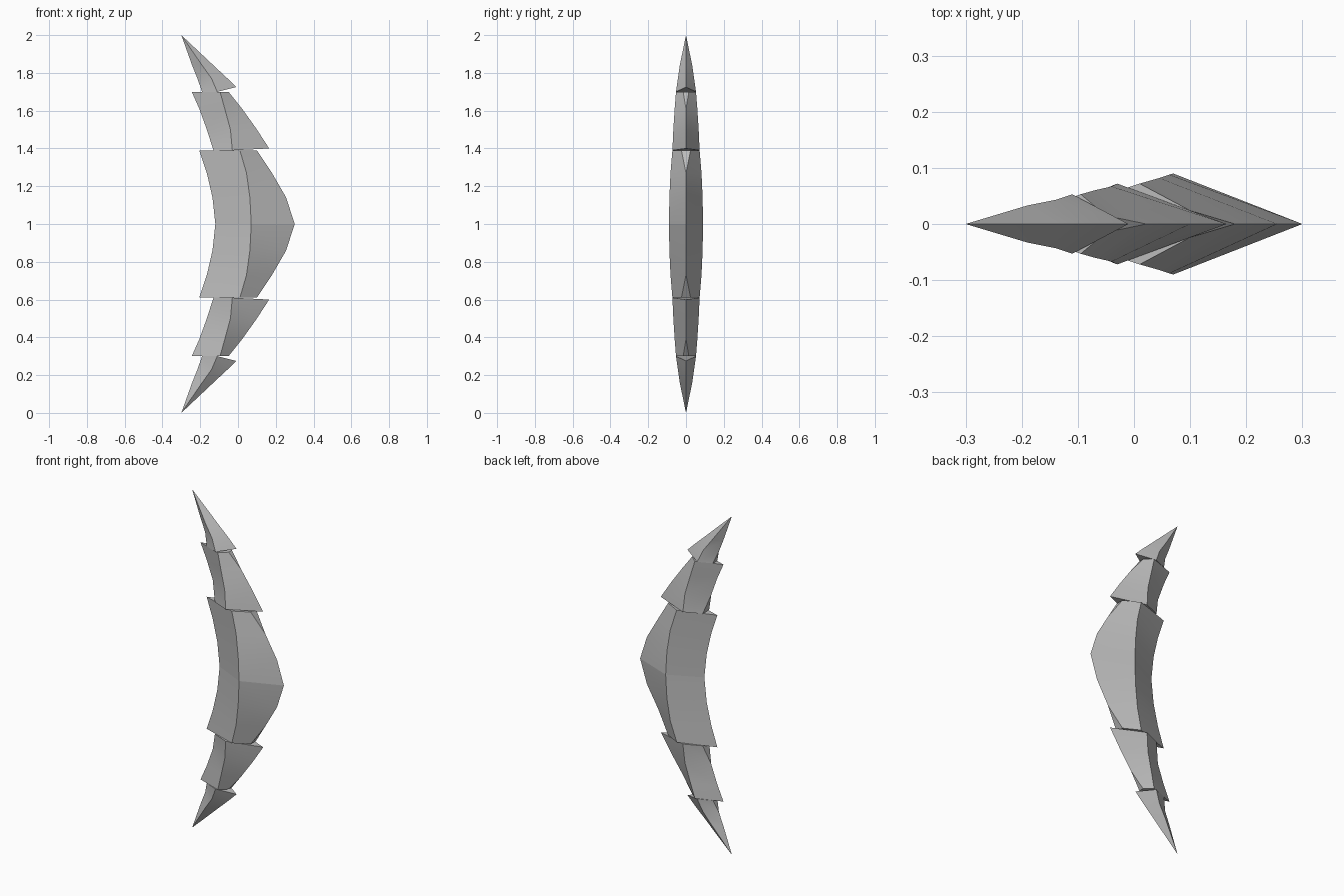
import bpy
import bmesh
import math

default_cube = bpy.data.objects.get("Cube")
if default_cube:
    bpy.data.objects.remove(default_cube, do_unlink=True)

# Single grey metal colour
metal = bpy.data.materials.new("plain grey metal")
metal.use_nodes = True
grey = (0.5, 0.5, 0.5, 1.0)
metal.diffuse_color = grey
metal.node_tree.nodes["Principled BSDF"].inputs["Base Color"].default_value = grey


def section(z, inner, ridge, outer, inner_flat=0, outer_flat=0, outer_z=None):
    """Diamond cross-section; a flat value blunts that cutting edge.
    ridge is (x, half thickness)."""
    oz = z if outer_z is None else outer_z
    rx, ry = ridge
    return [(inner, -inner_flat, z), (rx, -ry, z), (outer, -outer_flat, oz),
            (outer, outer_flat, oz), (rx, ry, z), (inner, inner_flat, z)]


def loft(bm, sections, flip, cap_start):
    """Skin a list of sections; flip mirrors them below the middle."""
    rings = []
    for sec in sections:
        rings.append([bm.verts.new((x, y, 2 - z if flip else z)) for x, y, z in sec])
    count = len(rings[0])
    for low, high in zip(rings, rings[1:]):
        for i in range(count):
            j = (i + 1) % count
            bm.faces.new((low[i], low[j], high[j], high[i]))
    if cap_start:
        bm.faces.new(list(reversed(rings[0])))
    bm.faces.new(rings[-1])


def blade_part(name, sections, sides, cap_start=True):
    bm = bmesh.new()
    for flip in sides:
        loft(bm, sections, flip, cap_start)
    bmesh.ops.remove_doubles(bm, verts=bm.verts, dist=0.0005)
    bmesh.ops.dissolve_degenerate(bm, edges=bm.edges, dist=0.0005)
    bmesh.ops.recalc_face_normals(bm, faces=bm.faces)
    # Soft along the blade, crisp at the ridge, edges and middle seam
    for face in bm.faces:
        face.smooth = True
    for edge in bm.edges:
        on_seam = all(abs(v.co.z - 1) < 0.001 for v in edge.verts)
        angle = edge.calc_face_angle(math.pi)
        edge.smooth = angle < math.radians(20) and not on_seam
    mesh = bpy.data.meshes.new(name)
    bm.to_mesh(mesh)
    bm.free()
    mesh.materials.append(metal)
    obj = bpy.data.objects.new(name, mesh)
    bpy.context.collection.objects.link(obj)
    return obj


# Curved middle, from the widest point out to the first notch
center = [
    section(1.0, -0.12, (0.07, 0.09), 0.3),
    section(1.14, -0.135, (0.063, 0.088), 0.255),
    section(1.27, -0.165, (0.045, 0.082), 0.18),
    section(1.39, -0.205, (0.01, 0.072), 0.1, outer_flat=0.024),
]

# Barbed segment between the two notches
barb = [
    section(1.39, -0.13, (-0.03, 0.072), 0.165, inner_flat=0.03, outer_z=1.4),
    section(1.5, -0.165, (-0.04, 0.067), 0.1),
    section(1.61, -0.205, (-0.07, 0.06), 0.022),
    section(1.7, -0.245, (-0.095, 0.053), -0.05, outer_flat=0.015),
]

# Pointed tip
tip = [
    section(1.7, -0.19, (-0.11, 0.053), -0.01, inner_flat=0.02, outer_z=1.725),
    section(1.77, -0.215, (-0.14, 0.043), -0.055),
    section(1.84, -0.243, (-0.19, 0.033), -0.13),
    section(2.0, -0.3, (-0.3, 0.0), -0.3),
]

blade_part("blade_center", center, (False, True), cap_start=False)
for side, flip in (("upper", False), ("lower", True)):
    blade_part(side + "_barb_segment", barb, (flip,))
    blade_part(side + "_tip", tip, (flip,))
